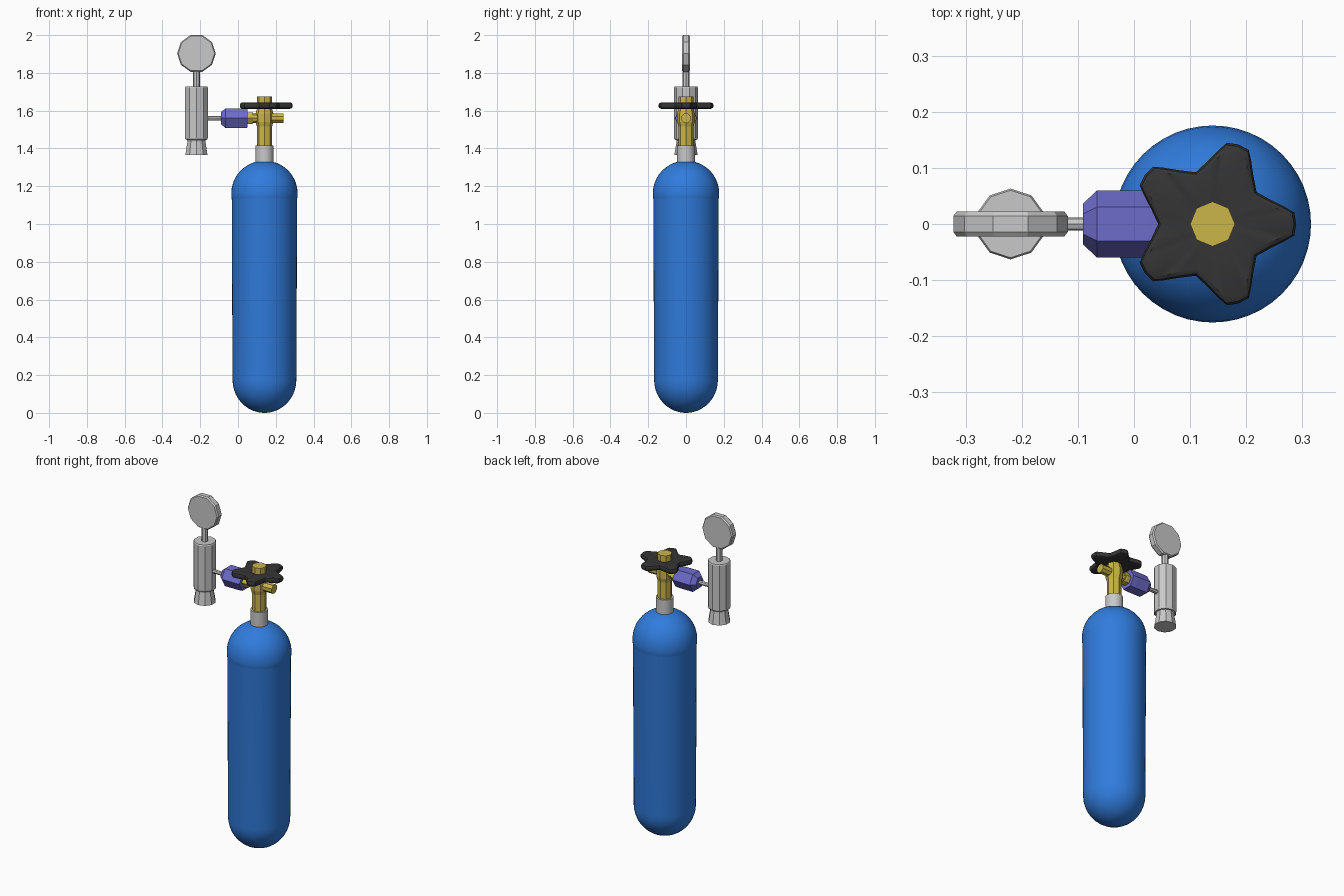
import bpy, bmesh, math
from mathutils import Matrix, Vector

if "Cube" in bpy.data.objects:
    bpy.data.objects.remove(bpy.data.objects["Cube"])


def mat(name, rgb):
    m = bpy.data.materials.new(name)
    m.diffuse_color = (*rgb, 1)
    m.use_nodes = True
    m.node_tree.nodes["Principled BSDF"].inputs["Base Color"].default_value = m.diffuse_color
    return m


BLUE = mat("tank blue", (0.03, 0.20, 0.72))
BRASS = mat("brass yellow", (0.60, 0.47, 0.065))
PURPLE = mat("purple", (0.155, 0.15, 0.60))
GREY = mat("light grey", (0.58, 0.58, 0.58))
BLACK = mat("black rubber", (0.035, 0.035, 0.035))


def lathe(name, profile, sides, loc, material, axis="Z", turn=0.0, smooth=None):
    """Revolve (radius, height) points about an axis; ends are capped."""
    bm = bmesh.new()
    rings = []
    for r, h in profile:
        rings.append([bm.verts.new((r * math.cos(turn + i * math.tau / sides),
                                    r * math.sin(turn + i * math.tau / sides), h))
                      for i in range(sides)])
    for a, b in zip(rings, rings[1:]):
        for i in range(sides):
            j = (i + 1) % sides
            bm.faces.new((a[i], a[j], b[j], b[i]))
    bm.faces.new(rings[0][::-1])
    bm.faces.new(rings[-1])
    if axis == "X":
        bm.transform(Matrix.Rotation(math.pi / 2, 4, "Y"))
    elif axis == "Y":
        bm.transform(Matrix.Rotation(-math.pi / 2, 4, "X"))
    return finish(name, bm, loc, material, smooth)


def finish(name, bm, loc, material, smooth=None):
    bmesh.ops.recalc_face_normals(bm, faces=bm.faces)
    me = bpy.data.meshes.new(name)
    bm.to_mesh(me)
    bm.free()
    me.materials.append(material)
    ob = bpy.data.objects.new(name, me)
    ob.location = loc
    bpy.context.collection.objects.link(ob)
    if smooth:
        bpy.ops.object.select_all(action="DESELECT")
        ob.select_set(True)
        bpy.context.view_layer.objects.active = ob
        bpy.ops.object.shade_smooth_by_angle(angle=math.radians(smooth))
    return ob


TX, GX, PZ = 0.14, -0.22, 1.56   # tank axis, gauge axis, pipe height

# Tank: rounded bottom, slight flare to the shoulder lip, domed top
prof = []
for i in range(11):
    a = math.radians(3 + 87 * i / 10)
    prof.append((0.169 * math.sin(a), 0.175 - 0.175 * math.cos(a)))
prof[0] = (prof[0][0], 0.0)
prof += [(0.173, 1.13), (0.174, 1.14), (0.1755, 1.148), (0.1755, 1.165)]
for i in range(1, 10):
    a = math.radians(76 * i / 9)
    prof.append((0.175 * math.cos(a), 1.165 + 0.17 * math.sin(a)))
lathe("tank", prof, 48, (TX, 0, 0), BLUE, smooth=40)

# Neck collar
lathe("neck_collar", [(0.048, 1.315), (0.048, 1.415)], 24, (TX, 0, 0), GREY, smooth=40)

# Brass valve body with thicker middle, plus side outlets
lathe("valve_body", [(0.040, 1.41), (0.040, 1.515), (0.047, 1.54), (0.047, 1.585),
                     (0.040, 1.61), (0.040, 1.675)], 8, (TX, 0, 0), BRASS)
lathe("valve_outlet", [(0.027, 0.0), (0.027, 0.10)], 8, (TX, 0, PZ), BRASS, "X",
      math.pi / 8)
lathe("valve_inlet", [(0.025, -0.10), (0.025, 0.0)], 8, (TX, 0, PZ), BRASS, "X")
lathe("valve_nut", [(0.033, 0.045), (0.036, 0.053), (0.036, 0.072), (0.033, 0.08)],
      6, (0, 0, PZ), BRASS, "X", math.pi / 2)

# Five-lobed handwheel: stacked copies of one outline
lobe = [(0, 0.149), (8, 0.147), (13, 0.133), (22, 0.113), (36, 0.097),
        (50, 0.113), (59, 0.133), (64, 0.147)]
outline = [(math.radians(72 * k + a), r) for k in range(5) for a, r in lobe]
bm = bmesh.new()
rings = []
for inset, z in [(0.100, -0.010), (0.014, -0.017), (0.004, -0.013), (0, -0.006),
                 (0, 0.006), (0.004, 0.013), (0.014, 0.017), (0.100, 0.010)]:
    rings.append([bm.verts.new((max(r - inset, 0.03) * math.cos(a),
                                max(r - inset, 0.03) * math.sin(a), z))
                  for a, r in outline])
n = len(outline)
for a, b in zip(rings, rings[1:]):
    for i in range(n):
        bm.faces.new((a[i], a[(i + 1) % n], b[(i + 1) % n], b[i]))
bm.faces.new(rings[0][::-1])
bm.faces.new(rings[-1])
finish("handwheel", bm, (TX, 0, 1.627), BLACK, 35)

# Purple hexagonal coupling with tapered outer end
lathe("coupling", [(0.036, -0.091), (0.060, -0.066), (0.060, 0.025), (0.058, 0.05)],
      6, (0, 0, PZ), PURPLE, "X", math.pi / 2)

# Regulator: pipe, body with waist and flared foot, gauge stem
lathe("connecting_pipe", [(0.012, -0.19), (0.012, -0.085)], 8, (0, 0, PZ), GREY, "X")
lathe("regulator_body", [(0.062, 1.365), (0.060, 1.375), (0.050, 1.437), (0.052, 1.445),
                         (0.060, 1.447), (0.063, 1.455), (0.063, 1.722), (0.060, 1.728)],
      10, (GX, 0, 0), GREY, turn=math.pi / 10)
lathe("gauge_stem", [(0.019, 1.72), (0.019, 1.82)], 8, (GX, 0, 0), GREY)

# Gauge disc facing front and back
lathe("gauge", [(0.096, -0.022), (0.102, -0.014), (0.102, 0.014), (0.096, 0.022)],
      10, (GX, 0, 1.903), GREY, "Y")
